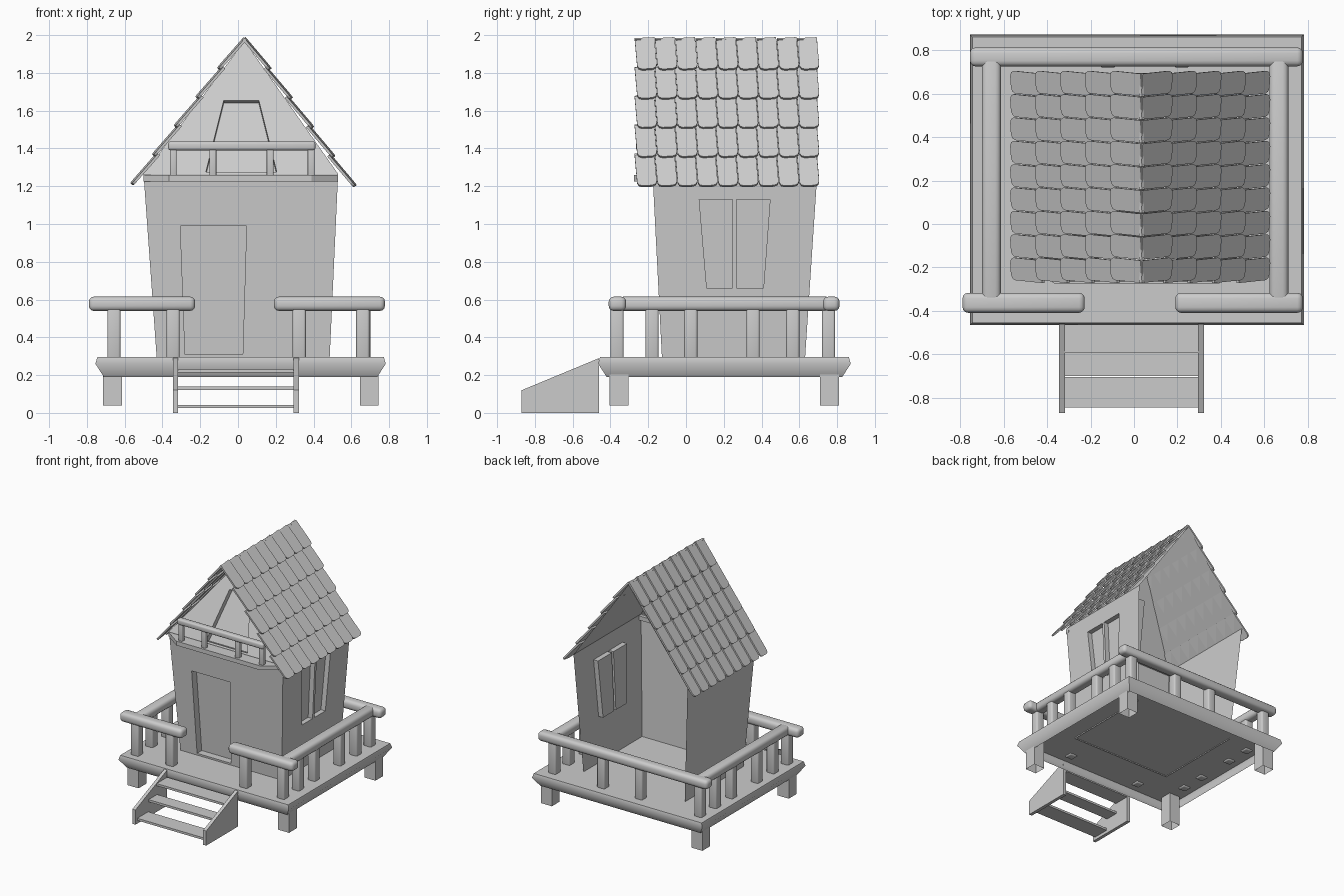
import bpy, bmesh
from mathutils import Vector

if "Cube" in bpy.data.objects:
    bpy.data.objects.remove(bpy.data.objects["Cube"])

grey = bpy.data.materials.new("plain_grey")
grey.use_nodes = True
grey.diffuse_color = (0.6, 0.6, 0.6, 1)
grey.node_tree.nodes["Principled BSDF"].inputs["Base Color"].default_value = (0.6, 0.6, 0.6, 1)


def finish(name, bm, smooth=False):
    mesh = bpy.data.meshes.new(name)
    bm.to_mesh(mesh)
    bm.free()
    mesh.materials.append(grey)
    ob = bpy.data.objects.new(name, mesh)
    bpy.context.collection.objects.link(ob)
    if smooth:
        bpy.ops.object.select_all(action='DESELECT')
        ob.select_set(True)
        bpy.context.view_layer.objects.active = ob
        bpy.ops.object.shade_smooth_by_angle(angle=0.95)
    return ob


def face(bm, pts):
    return bm.faces.new([bm.verts.new(p) for p in pts])


def loft(bm, rings, open_bottom=False):
    """Join matching rings of points into a skin."""
    vs = [[bm.verts.new(p) for p in ring] for ring in rings]
    n = len(vs[0])
    for a, b in zip(vs, vs[1:]):
        for i in range(n):
            j = (i + 1) % n
            bm.faces.new((a[i], a[j], b[j], b[i]))
    bm.faces.new(vs[-1])
    bottom = bm.faces.new(vs[0][::-1])
    bmesh.ops.recalc_face_normals(bm, faces=bm.faces)
    if open_bottom:
        bmesh.ops.delete(bm, geom=[bottom], context='FACES_ONLY')


def box(name, x, y, z, bevel=0, open_bottom=False):
    bm = bmesh.new()
    loft(bm, [[(x[0], y[0], h), (x[1], y[0], h), (x[1], y[1], h), (x[0], y[1], h)] for h in z], open_bottom)
    if bevel:
        bmesh.ops.bevel(bm, geom=bm.edges[:], offset=bevel, segments=3, profile=0.5, affect='EDGES')
    return finish(name, bm, bevel > 0)


def post(name, x, y, z0, z1, r):
    """Square post with rounded corners."""
    return box(name, (x - r, x + r), (y - r, y + r), (z0, z1), r * 0.35)


def recessed_panel(bm, outer, inner, push):
    """Wall sheet with an opening pushed inwards."""
    push = Vector(push)
    inner = [Vector(p) for p in inner]
    back = [p + push for p in inner]
    for i in range(4):
        j = (i + 1) % 4
        face(bm, (outer[i], outer[j], inner[j], inner[i]))
        face(bm, (inner[i], inner[j], back[j], back[i]))
    face(bm, back)


# Hollow deck with chamfered rim, and its legs
bm = bmesh.new()
loft(bm, [[(-0.755 + i, -0.465 + i, z), (0.782 - i, -0.465 + i, z), (0.782 - i, 0.872 - i, z), (-0.755 + i, 0.872 - i, z)]
          for z, i in ((0.19, 0.045), (0.26, 0), (0.295, 0.01))], open_bottom=True)
finish("deck", bm, True)
for x in (-0.665, 0.695):
    for y in (-0.355, 0.76):
        box("deck_leg", (x - 0.05, x + 0.05), (y - 0.05, y + 0.05), (0.04, 0.29), open_bottom=True)

# Deck railing
RZ = (0.54, 0.615)
box("front_rail_right", (-0.79, -0.227), (-0.409, -0.317), RZ, 0.026)
box("front_rail_left", (0.19, 0.778), (-0.409, -0.317), RZ, 0.026)
box("back_rail", (-0.756, 0.778), (0.726, 0.813), RZ, 0.026)
for x in (-0.657, 0.667):
    box("side_rail", (x - 0.044, x + 0.044), (-0.36, 0.77), RZ, 0.026)
    for y in (-0.18, 0.025, 0.355, 0.565):
        post("side_post", x, y, 0.285, 0.56, 0.035)
for x in (-0.657, -0.344, 0.324, 0.661):
    post("front_post", x, -0.365, 0.285, 0.56, 0.035)
for x in (-0.657, -0.12, 0.22, 0.661):
    post("back_post", x, 0.755, 0.285, 0.56, 0.035)

# Stairs
for x in (-0.345, 0.295):
    bm = bmesh.new()
    loft(bm, [[(h, -0.87, 0), (h, -0.46, 0), (h, -0.46, 0.29), (h, -0.87, 0.12)] for h in (x, x + 0.027)])
    finish("stair_side", bm)
for y0, y1, z in ((-0.845, -0.705, 0.025), (-0.7, -0.59, 0.122), (-0.595, -0.46, 0.213)):
    box("stair_tread", (-0.32, 0.3), (y0, y1), (z, z + 0.018))

# House walls: flaring outwards, open at the back
Z0, Z1 = 0.285, 1.265


def front(x, z):
    return Vector((x, -0.127 - 0.05 * (z - Z0) / (Z1 - Z0), z))


def side(y, z):
    return Vector((0.485 + 0.045 * (z - Z0) / (Z1 - Z0), y, z))


bm = bmesh.new()
recessed_panel(bm, [front(-0.43, Z0), front(0.485, Z0), front(0.53, Z1), front(-0.5, Z1)],
               [front(-0.28, 0.31), front(0.025, 0.31), front(0.045, 0.99), front(-0.305, 0.99)], (0, 0.06, 0))
recessed_panel(bm, [side(-0.127, Z0), side(0.256, Z0), side(0.256, Z1), side(-0.177, Z1)],
               [side(0.11, 0.66), side(0.245, 0.66), side(0.245, 1.13), side(0.07, 1.13)], (-0.04, 0, 0))
recessed_panel(bm, [side(0.256, Z0), side(0.63, Z0), side(0.695, Z1), side(0.256, Z1)],
               [side(0.267, 0.66), side(0.41, 0.66), side(0.445, 1.13), side(0.267, 1.13)], (-0.04, 0, 0))
face(bm, [(-0.43, 0.63, Z0), (-0.43, -0.127, Z0), (-0.5, -0.177, Z1), (-0.5, 0.695, Z1)])
bmesh.ops.remove_doubles(bm, verts=bm.verts, dist=0.0005)
finish("house_walls", bm)

# Gable front leaning back, with recessed opening, and roof sheets
APEX = 1.967


def gable(x, z):
    return Vector((x, -0.177 + 0.45 * (z - Z1), z))


bm = bmesh.new()
recessed_panel(bm, [gable(-0.5, Z1), gable(0.53, Z1), gable(0.036, APEX), gable(0.034, APEX)],
               [gable(-0.17, 1.275), gable(0.205, 1.275), gable(0.11, 1.655), gable(-0.075, 1.655)], (0, 0.04, -0.015))
for x in (-0.5, 0.53):
    face(bm, [gable(x, Z1), (x, 0.695, Z1), (0.035, 0.695, APEX), gable(0.035, APEX)])
finish("gable_and_roof_sheet", bm)

# Balcony
bm = bmesh.new()
loft(bm, [[(-0.365, -0.275, z), (0.39, -0.275, z), (0.53, -0.18, z), (0.53, -0.15, z), (-0.5, -0.15, z), (-0.5, -0.18, z)]
          for z in (1.225, 1.26)])
finish("balcony_floor", bm)
box("balcony_rail", (-0.37, 0.41), (-0.265, -0.215), (1.39, 1.437), 0.014)
for x in (-0.343, -0.133, 0.17, 0.387):
    post("balcony_post", x, -0.24, 1.25, 1.4, 0.018)

# Shingled roof: rounded tiles, overlapping row by row
W, L, R, T = 0.104, 0.215, 0.026, 0.014
outline = [(0, 0), (W, 0), (W, L - R), (W - 0.3 * R, L - 0.3 * R), (W - R, L), (R, L), (0.3 * R, L - 0.3 * R), (0, L - R)]
for name, reach in (("roof_shingles_left", 0.575), ("roof_shingles_right", -0.595)):
    bm = bmesh.new()
    down = Vector((reach, 0, -0.79)).normalized()
    out = Vector((0.79 if reach > 0 else -0.79, 0, abs(reach))).normalized()
    for row in range(5):
        for col in range(9):
            start = Vector((0.035, -0.272 + col * 0.1075, 1.985)) + down * row * 0.191
            loft(bm, [[start + down * s + Vector((0, a + 0.015 * s / L, 0))
                       + out * (0.016 * s / L + 0.009 * a / W + h - 0.016)
                       for a, s in outline] for h in (0, T)])
    finish(name, bm)
